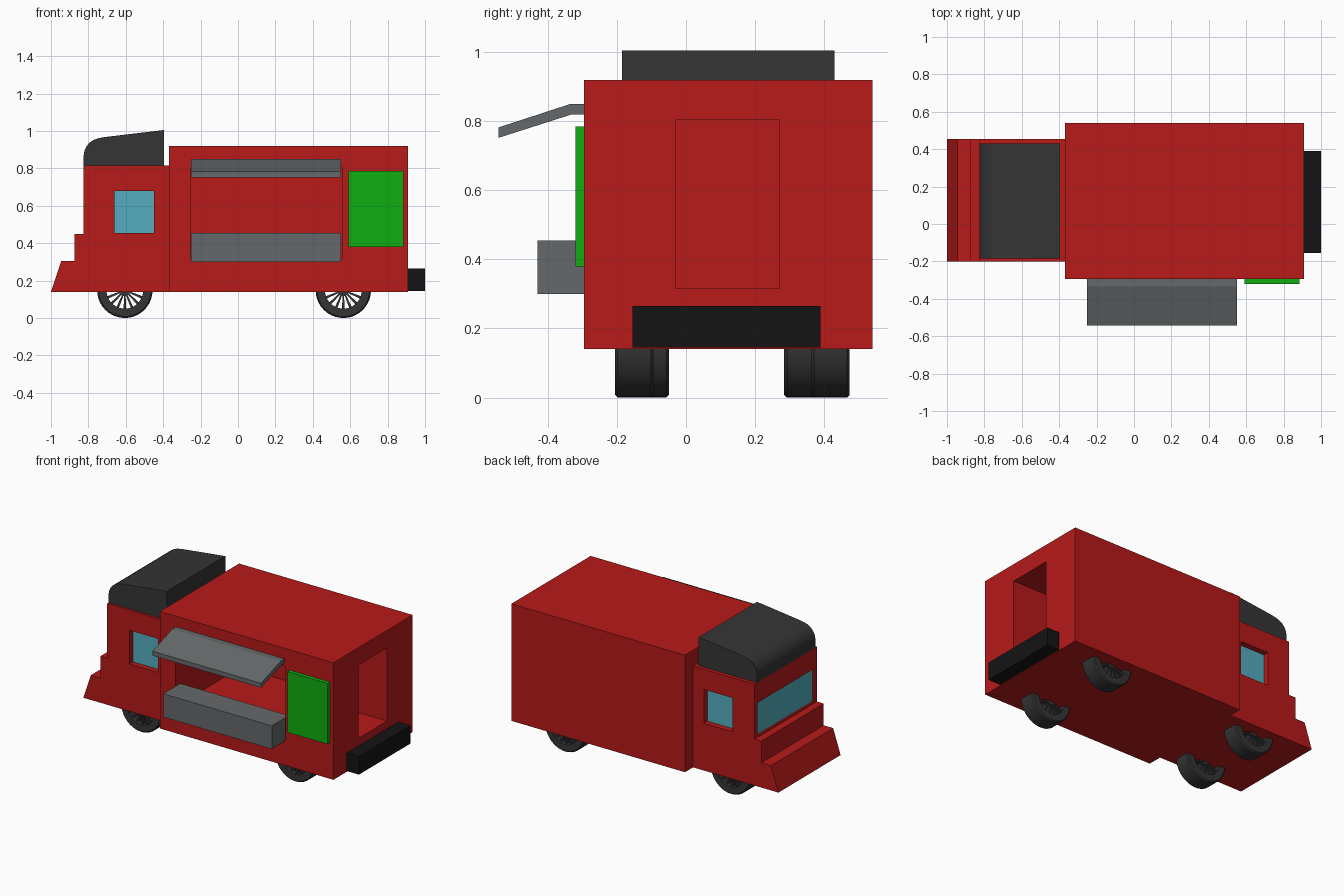
import bpy, bmesh, math

if "Cube" in bpy.data.objects:
    bpy.data.objects.remove(bpy.data.objects["Cube"])


def material(name, r, g, b):
    m = bpy.data.materials.new(name)
    m.diffuse_color = (r, g, b, 1)
    m.use_nodes = True
    m.node_tree.nodes["Principled BSDF"].inputs["Base Color"].default_value = m.diffuse_color
    return m


RED = material("red_paint", 0.48, 0.01, 0.01)
DARK = material("dark_grey", 0.035, 0.035, 0.035)
BLACK = material("black", 0.007, 0.007, 0.007)
GREY = material("mid_grey", 0.13, 0.14, 0.145)
GREEN = material("board_green", 0.005, 0.42, 0.005)
GLASS = material("glass", 0.09, 0.42, 0.52)


def finish(name, bm, mat, smooth=False):
    bmesh.ops.recalc_face_normals(bm, faces=bm.faces)
    me = bpy.data.meshes.new(name)
    bm.to_mesh(me)
    bm.free()
    ob = bpy.data.objects.new(name, me)
    bpy.context.collection.objects.link(ob)
    if mat:
        me.materials.append(mat)
    if smooth:
        activate(ob)
        bpy.ops.object.shade_smooth_by_angle(angle=math.radians(35))
    return ob


def activate(ob):
    bpy.ops.object.select_all(action='DESELECT')
    ob.select_set(True)
    bpy.context.view_layer.objects.active = ob


def extrude(name, pts, vec, mat, smooth=False):
    bm = bmesh.new()
    face = bm.faces.new([bm.verts.new(p) for p in pts])
    ext = bmesh.ops.extrude_face_region(bm, geom=[face])
    verts = [v for v in ext["geom"] if isinstance(v, bmesh.types.BMVert)]
    bmesh.ops.translate(bm, verts=verts, vec=vec)
    return finish(name, bm, mat, smooth)


def box(name, x, y, z, mat=None):
    pts = [(x[0], y[0], z[0]), (x[1], y[0], z[0]), (x[1], y[1], z[0]), (x[0], y[1], z[0])]
    return extrude(name, pts, (0, 0, z[1] - z[0]), mat)


def cut(ob, x, y, z):
    cutter = box("cutter", x, y, z, RED)
    cutter.hide_render = True
    mod = ob.modifiers.new("cut", 'BOOLEAN')
    mod.operation = 'DIFFERENCE'
    mod.solver = 'EXACT'
    mod.object = cutter
    activate(ob)
    bpy.ops.object.modifier_apply(modifier=mod.name)
    bpy.data.objects.remove(cutter)


# Box body with serving hatch, kitchen space and rear doorway
body = box("kitchen_body", (-0.37, 0.91), (-0.295, 0.54), (0.14, 0.92), RED)
cut(body, (-0.255, 0.555), (-0.5, 0.395), (0.315, 0.805))
cut(body, (0.5, 1.1), (-0.03, 0.27), (0.316, 0.804))

# Cab with stepped nose, window recesses and glass
profile = [(-1, 0.14), (-0.945, 0.305), (-0.875, 0.305), (-0.875, 0.45),
           (-0.825, 0.45), (-0.825, 0.815), (-0.37, 0.815), (-0.37, 0.14)]
cab = extrude("cab", [(x, -0.2, z) for x, z in profile], (0, 0.655, 0), RED)
cut(cab, (-0.66, -0.45), (-0.3, -0.15), (0.455, 0.68))
cut(cab, (-0.66, -0.45), (0.405, 0.6), (0.455, 0.68))
cut(cab, (-0.9, -0.805), (-0.17, 0.425), (0.46, 0.68))
box("side_window_near", (-0.66, -0.45), (-0.162, -0.148), (0.455, 0.68), GLASS)
box("side_window_far", (-0.66, -0.45), (0.403, 0.417), (0.455, 0.68), GLASS)
box("windshield", (-0.812, -0.80), (-0.17, 0.425), (0.46, 0.68), GLASS)

# Rounded roof fairing
fairing = [(-0.395, 0.815), (-0.825, 0.815), (-0.825, 0.87), (-0.821, 0.895),
           (-0.81, 0.918), (-0.793, 0.938), (-0.77, 0.953), (-0.745, 0.961),
           (-0.715, 0.967), (-0.395, 1.005)]
extrude("roof_fairing", [(x, -0.185, z) for x, z in fairing], (0, 0.615, 0), DARK, True)

# Awning, counter, menu board, rear bumper
awning = [(-0.29, 0.85), (-0.335, 0.85), (-0.543, 0.782), (-0.543, 0.752),
          (-0.33, 0.82), (-0.29, 0.82)]
extrude("awning", [(-0.25, y, z) for y, z in awning], (0.8, 0, 0), GREY)
box("counter", (-0.25, 0.55), (-0.43, -0.25), (0.30, 0.455), GREY)
box("menu_board", (0.59, 0.885), (-0.32, -0.29), (0.38, 0.785), GREEN)
box("rear_bumper", (0.905, 1.0), (-0.155, 0.39), (0.145, 0.265), BLACK)


def ring(bm, section, n=40):
    """Revolve a closed (radius, y) section about the y axis."""
    loops = [[bm.verts.new((r * math.cos(a), y, r * math.sin(a))) for r, y in section]
             for a in (2 * math.pi * i / n for i in range(n))]
    k = len(section)
    for i in range(n):
        a, b = loops[i], loops[(i + 1) % n]
        for j in range(k):
            bm.faces.new((a[j], a[(j + 1) % k], b[(j + 1) % k], b[j]))


def wheel(name, x, y):
    h = 0.056
    bm = bmesh.new()
    ring(bm, [(0.098, -h), (0.14, -h), (0.148, -h + 0.008),
              (0.148, h - 0.008), (0.14, h), (0.098, h)])
    tyre = finish(name + "_tyre", bm, DARK, True)
    # Hub and spokes
    bm = bmesh.new()
    ring(bm, [(0.001, -0.045), (0.03, -0.045), (0.03, 0.045), (0.001, 0.045)], 24)
    count = 16
    for i in range(count):
        a = 2 * math.pi * i / count
        c, s = math.cos(a), math.sin(a)
        quad = []
        for r, w in ((0.025, -0.004), (0.102, -0.007), (0.102, 0.007), (0.025, 0.004)):
            quad.append(bm.verts.new((r * c - w * s, -0.04, r * s + w * c)))
        ext = bmesh.ops.extrude_face_region(bm, geom=[bm.faces.new(quad)])
        bmesh.ops.translate(bm, vec=(0, 0.08, 0),
                            verts=[v for v in ext["geom"] if isinstance(v, bmesh.types.BMVert)])
    rim = finish(name + "_spokes", bm, DARK, True)
    for ob in (tyre, rim):
        ob.location = (x, y, 0.148)


# Wheels, narrower track at the front axle
wheel("front_wheel_near", -0.605, -0.105)
wheel("front_wheel_far", -0.605, 0.34)
wheel("rear_wheel_near", 0.563, -0.15)
wheel("rear_wheel_far", 0.563, 0.418)
